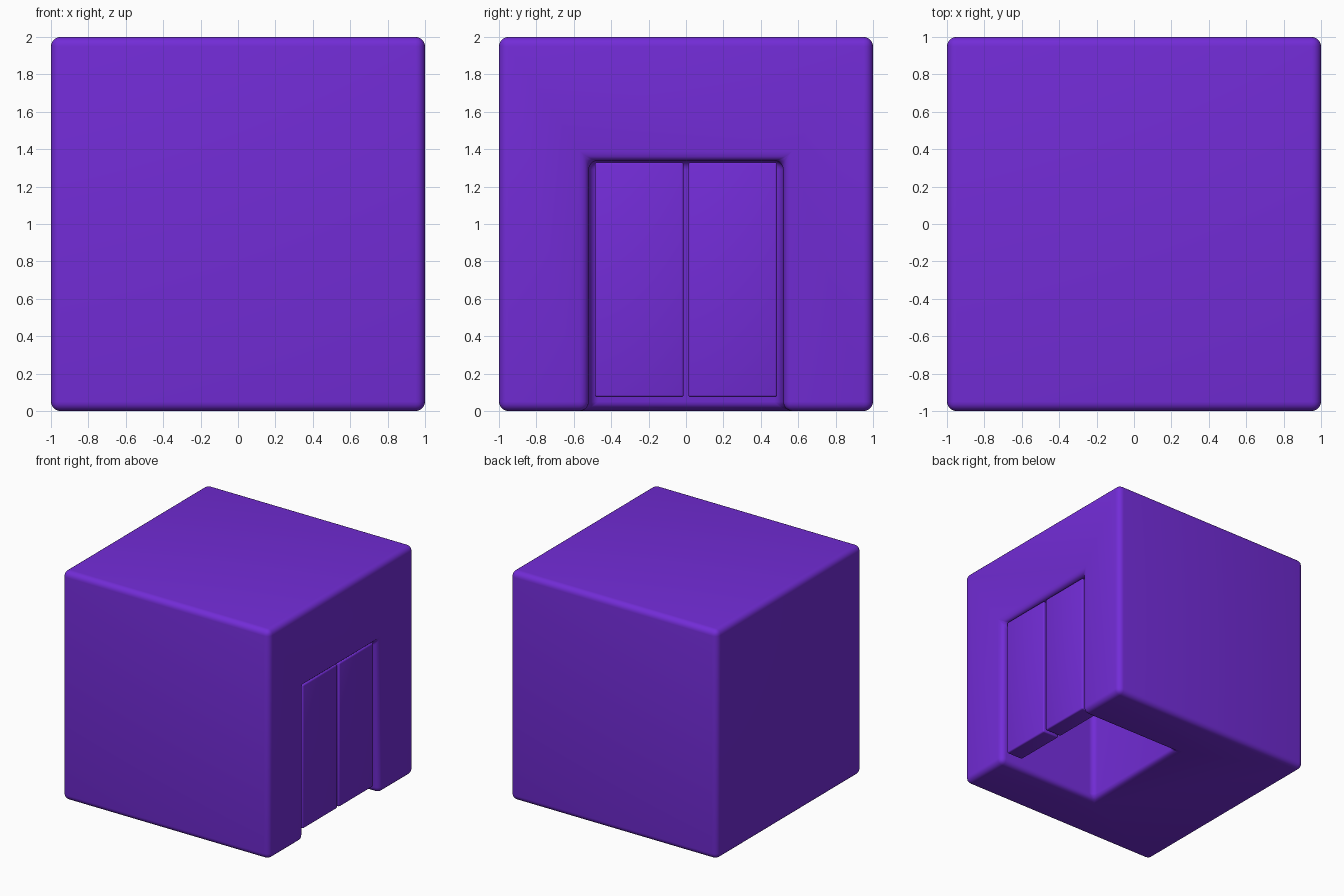
import bpy
from math import radians

if "Cube" in bpy.data.objects:
    bpy.data.objects.remove(bpy.data.objects["Cube"])

mat = bpy.data.materials.new("purple")
mat.diffuse_color = (0.17, 0.025, 0.68, 1)
mat.use_nodes = True
mat.node_tree.nodes["Principled BSDF"].inputs["Base Color"].default_value = mat.diffuse_color


def box(name, lo, hi):
    """Axis-aligned box between two corners."""
    mid = [(a + b) / 2 for a, b in zip(lo, hi)]
    bpy.ops.mesh.primitive_cube_add(size=1, location=mid)
    ob = bpy.context.object
    ob.name = name
    ob.scale = [b - a for a, b in zip(lo, hi)]
    bpy.ops.object.transform_apply(location=False, rotation=False, scale=True)
    ob.data.materials.append(mat)
    return ob


def finish(ob, width, segments):
    """Rounded edges with smooth shading."""
    bpy.context.view_layer.objects.active = ob
    for o in bpy.context.selected_objects:
        o.select_set(False)
    ob.select_set(True)
    bev = ob.modifiers.new("round", 'BEVEL')
    bev.width = width
    bev.segments = segments
    bev.limit_method = 'ANGLE'
    bpy.ops.object.modifier_apply(modifier=bev.name)
    bpy.ops.object.shade_smooth_by_angle(angle=radians(35))


# Block with a doorway recess open to the right side and the underside
body = box("body", (-1, -1, 0), (1, 1, 2))
cutter = box("recess_cutter", (0, -0.52, -0.5), (1.5, 0.52, 1.34))
cut = body.modifiers.new("recess", 'BOOLEAN')
cut.operation = 'DIFFERENCE'
cut.solver = 'EXACT'
cut.object = cutter
bpy.context.view_layer.objects.active = body
bpy.ops.object.modifier_apply(modifier=cut.name)
bpy.data.objects.remove(cutter)
finish(body, 0.05, 5)

# Pair of door panels just behind the opening
for name, y0, y1 in (("door_front", -0.487, -0.013), ("door_back", 0.013, 0.487)):
    finish(box(name, (0.81, y0, 0.075), (0.97, y1, 1.33)), 0.012, 3)
